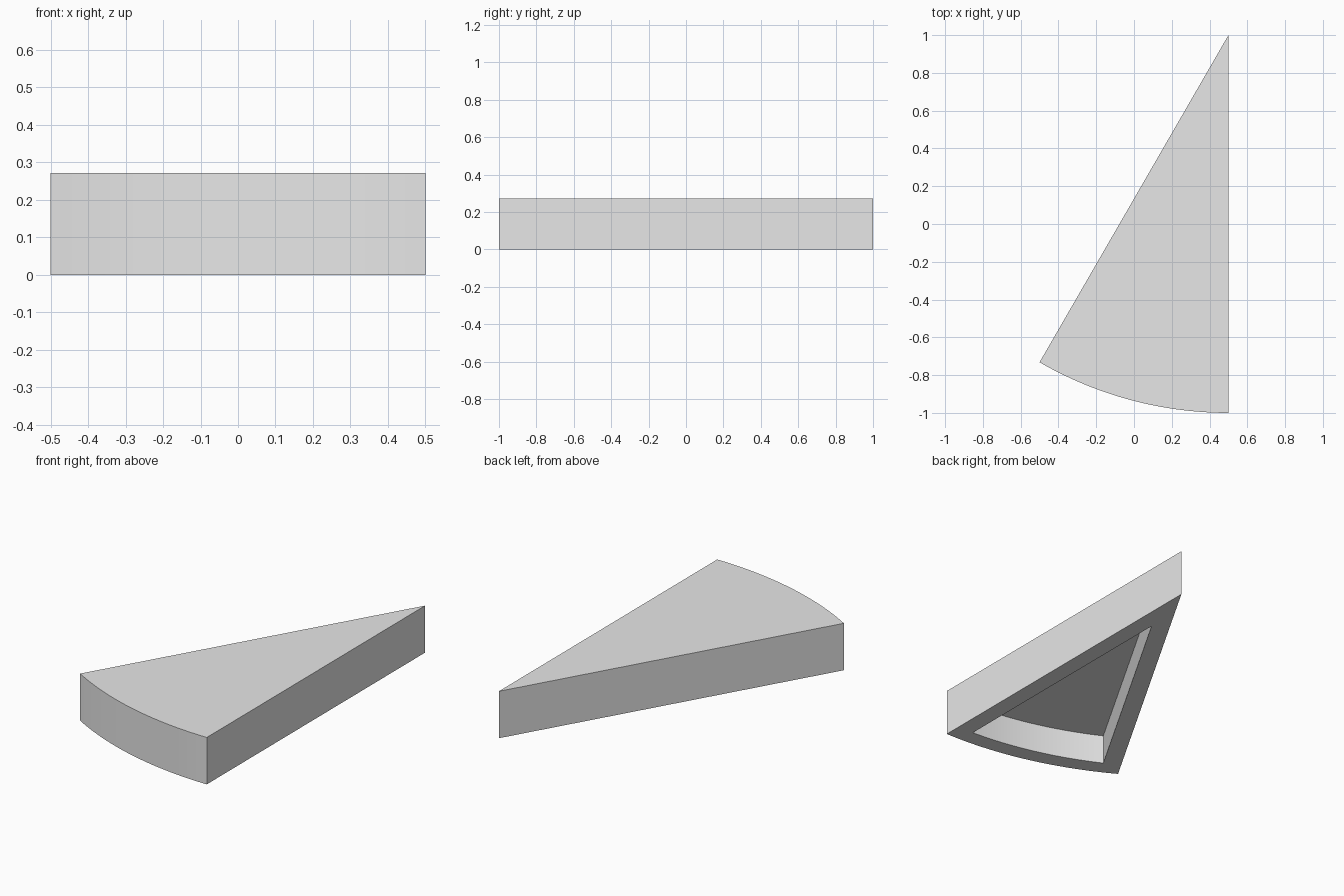
import bpy, bmesh
from math import sin, cos, asin, radians, tan

RADIUS, SPREAD, HEIGHT, WALL, STEPS = 2.0, radians(30), 0.272, 0.1, 32
TIP = (0.5, 1.0)

cube = bpy.data.objects.get("Cube")
if cube:
    bpy.data.objects.remove(cube, do_unlink=True)

grey = bpy.data.materials.new("plain grey")
grey.use_nodes = True
grey.diffuse_color = (0.8, 0.8, 0.8, 1)
grey.node_tree.nodes["Principled BSDF"].inputs["Base Color"].default_value = (0.8, 0.8, 0.8, 1)


def sector(inset):
    """Outline of the wedge, moved inward by inset on every side."""
    r = RADIUS - inset
    margin = asin(inset / r)
    points = [(TIP[0] - inset, TIP[1] - inset / tan(SPREAD / 2))]
    for i in range(STEPS + 1):
        a = margin + (SPREAD - 2 * margin) * i / STEPS
        points.append((TIP[0] - r * sin(a), TIP[1] - r * cos(a)))
    return points


bm = bmesh.new()


def ring(outline, z):
    return [bm.verts.new((x, y, z)) for x, y in outline]


def bridge(a, b):
    for i in range(len(a)):
        j = (i + 1) % len(a)
        bm.faces.new((a[i], a[j], b[j], b[i]))


# Solid top, outer walls, bottom rim and hollow underside
outer, inner = sector(0), sector(WALL)
rings = [ring(outer, HEIGHT), ring(outer, 0), ring(inner, 0), ring(inner, HEIGHT - WALL)]
for a, b in zip(rings, rings[1:]):
    bridge(a, b)
bm.faces.new(rings[0])
bm.faces.new(rings[-1])
bmesh.ops.recalc_face_normals(bm, faces=bm.faces)

mesh = bpy.data.meshes.new("hollow_wedge")
bm.to_mesh(mesh)
bm.free()
mesh.materials.append(grey)
wedge = bpy.data.objects.new("hollow_wedge", mesh)
bpy.context.collection.objects.link(wedge)

# Smooth arc, crisp edges
bpy.ops.object.select_all(action='DESELECT')
wedge.select_set(True)
bpy.context.view_layer.objects.active = wedge
bpy.ops.object.shade_smooth_by_angle(angle=radians(20))
